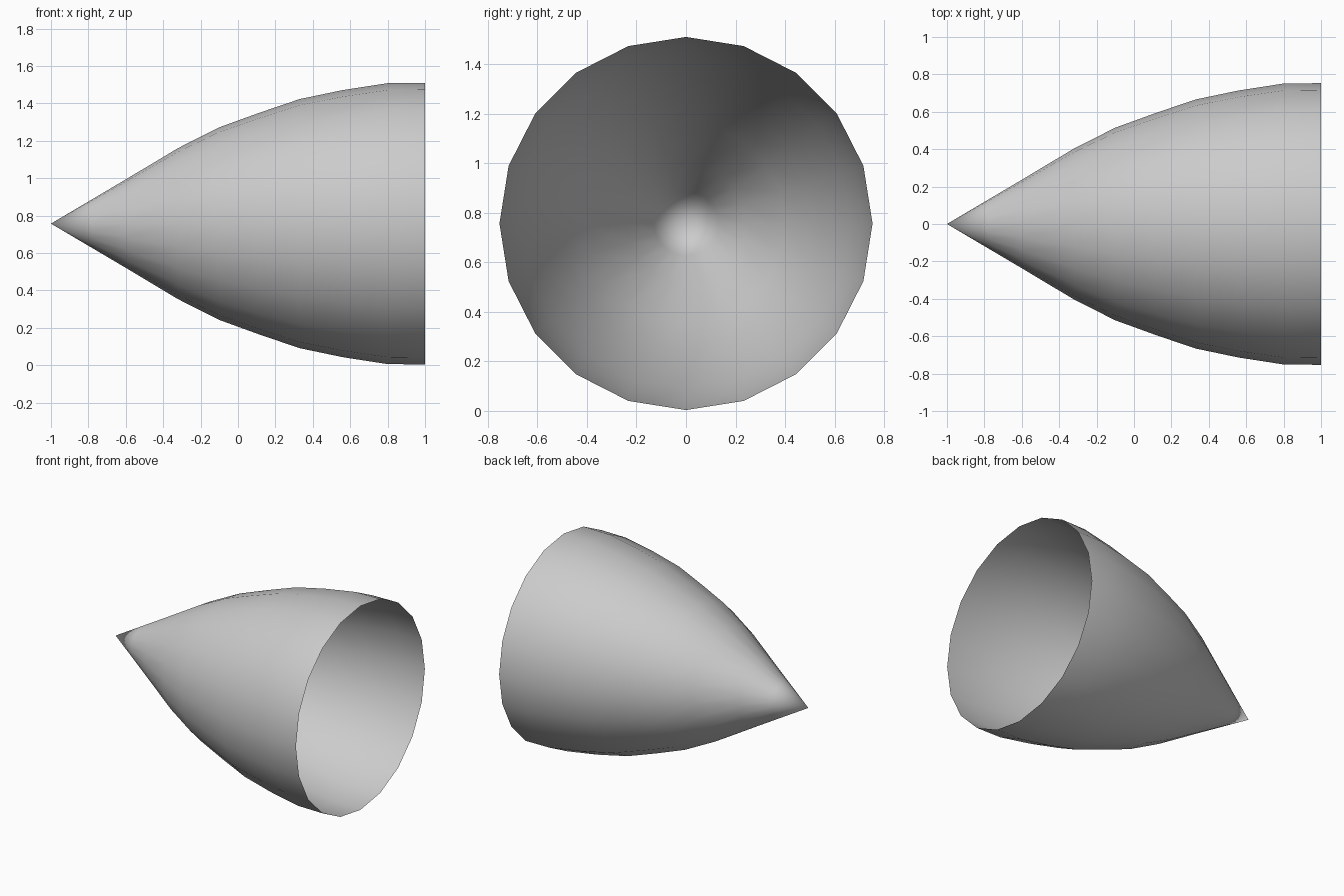
import bpy, bmesh, math

if "Cube" in bpy.data.objects:
    bpy.data.objects.remove(bpy.data.objects["Cube"])

SIDES = 20
AXIS_Z = 0.757

# Profile of the shell: (x along the axis, radius), from behind the tip to the open rim
PROFILE = [(-0.78, 0.13), (-0.594, 0.24), (-0.32, 0.404), (-0.10, 0.515),
           (0.115, 0.593), (0.33, 0.666), (0.56, 0.714), (0.80, 0.751), (1.0, 0.753)]


def ring(bm, x, r):
    return [bm.verts.new((x, r * math.sin(a), AXIS_Z + r * math.cos(a)))
            for a in (2 * math.pi * i / SIDES for i in range(SIDES))]


# Open, single-walled nose cone
bm = bmesh.new()
tip = bm.verts.new((-1, 0, AXIS_Z))
rings = [ring(bm, x, r) for x, r in PROFILE]
for i in range(SIDES):
    j = (i + 1) % SIDES
    bm.faces.new((tip, rings[0][i], rings[0][j]))
    for a, b in zip(rings, rings[1:]):
        bm.faces.new((a[i], b[i], b[j], a[j]))
for f in bm.faces:
    f.smooth = True
# Outward-facing shell
bm.normal_update()
if sum(f.normal.dot(f.calc_center_median() - tip.co.lerp((1, 0, AXIS_Z), 0.5)) for f in bm.faces) < 0:
    bmesh.ops.reverse_faces(bm, faces=bm.faces[:])

mesh = bpy.data.meshes.new("nose_cone")
bm.to_mesh(mesh)
bm.free()
bpy.context.collection.objects.link(bpy.data.objects.new("nose_cone", mesh))
